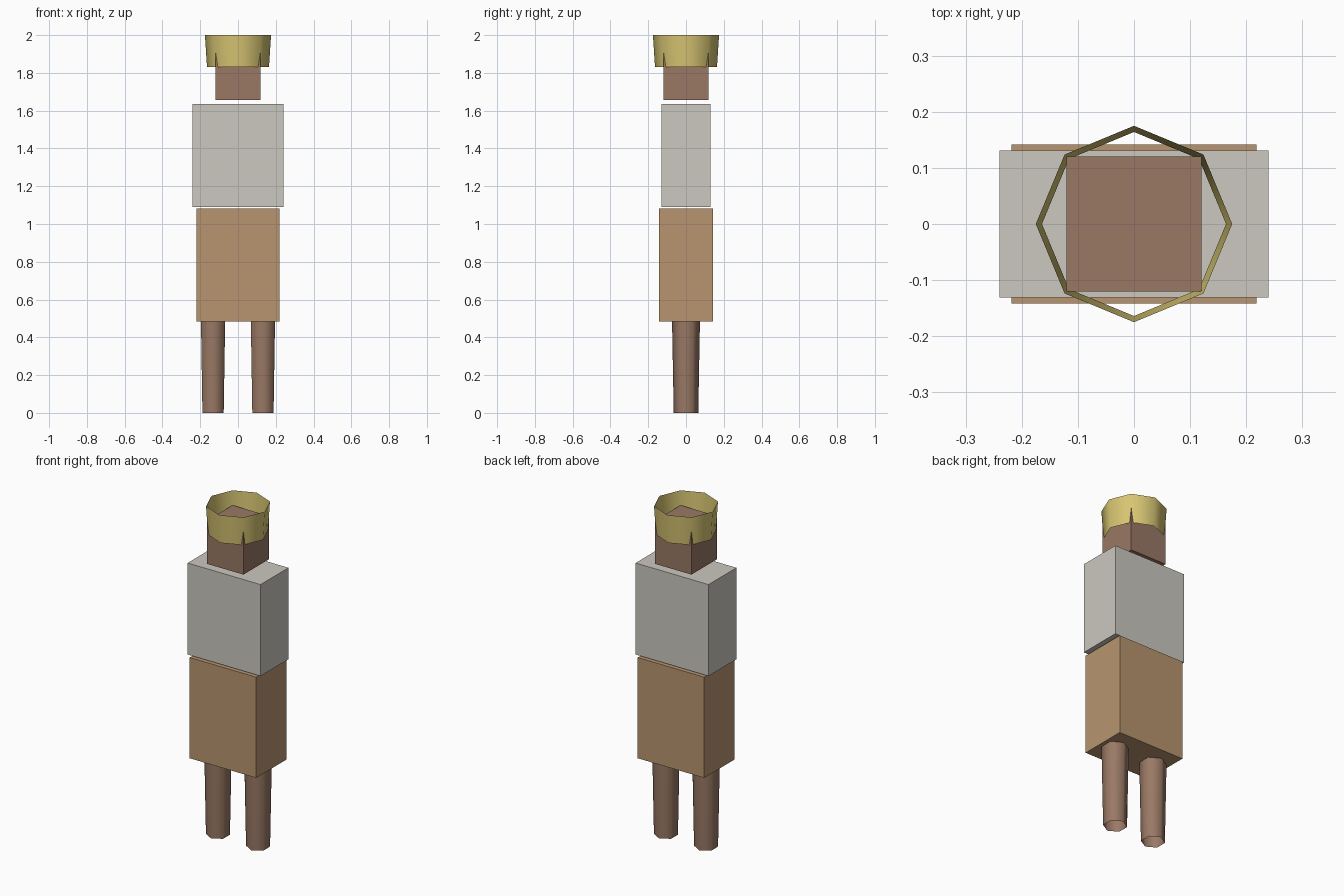
import bpy

if "Cube" in bpy.data.objects:
    bpy.data.objects.remove(bpy.data.objects["Cube"])


def paint(obj, name, color):
    obj.name = name
    mat = bpy.data.materials.get(color[0]) or bpy.data.materials.new(color[0])
    mat.diffuse_color = (*color[1], 1)
    mat.use_nodes = True
    mat.node_tree.nodes["Principled BSDF"].inputs["Base Color"].default_value = mat.diffuse_color
    obj.data.materials.append(mat)


def block(name, size_x, size_y, z0, z1, color):
    bpy.ops.mesh.primitive_cube_add(size=1, location=(0, 0, (z0 + z1) / 2))
    obj = bpy.context.object
    obj.scale = (size_x, size_y, z1 - z0)
    bpy.ops.object.transform_apply(location=False, rotation=False, scale=True)
    paint(obj, name, color)


def open_tube(name, sides, r0, r1, x, z0, z1, color):
    bpy.ops.mesh.primitive_cone_add(vertices=sides, radius1=r0, radius2=r1,
                                    depth=z1 - z0, end_fill_type='NOTHING',
                                    location=(x, 0, (z0 + z1) / 2))
    bpy.ops.object.shade_smooth()
    paint(bpy.context.object, name, color)


SKIN = ("skin", (0.32, 0.19, 0.13))
CLOTH = ("pale_cloth", (0.60, 0.58, 0.53))
TAN = ("tan_cloth", (0.48, 0.30, 0.16))
GOLD = ("gold", (0.68, 0.56, 0.17))

# Hexagonal tapered legs, open at both ends
for side, x in (("left", 0.132), ("right", -0.132)):
    open_tube(side + "_leg", 6, 0.065, 0.074, x, 0, 0.49, SKIN)

# Stacked body blocks
block("skirt", 0.437, 0.284, 0.483, 1.082, TAN)
block("torso", 0.48, 0.262, 1.09, 1.634, CLOTH)
block("head", 0.24, 0.24, 1.657, 1.914, SKIN)

# Flared eight-sided open crown
open_tube("crown", 8, 0.164, 0.175, 0, 1.83, 2.0, GOLD)
